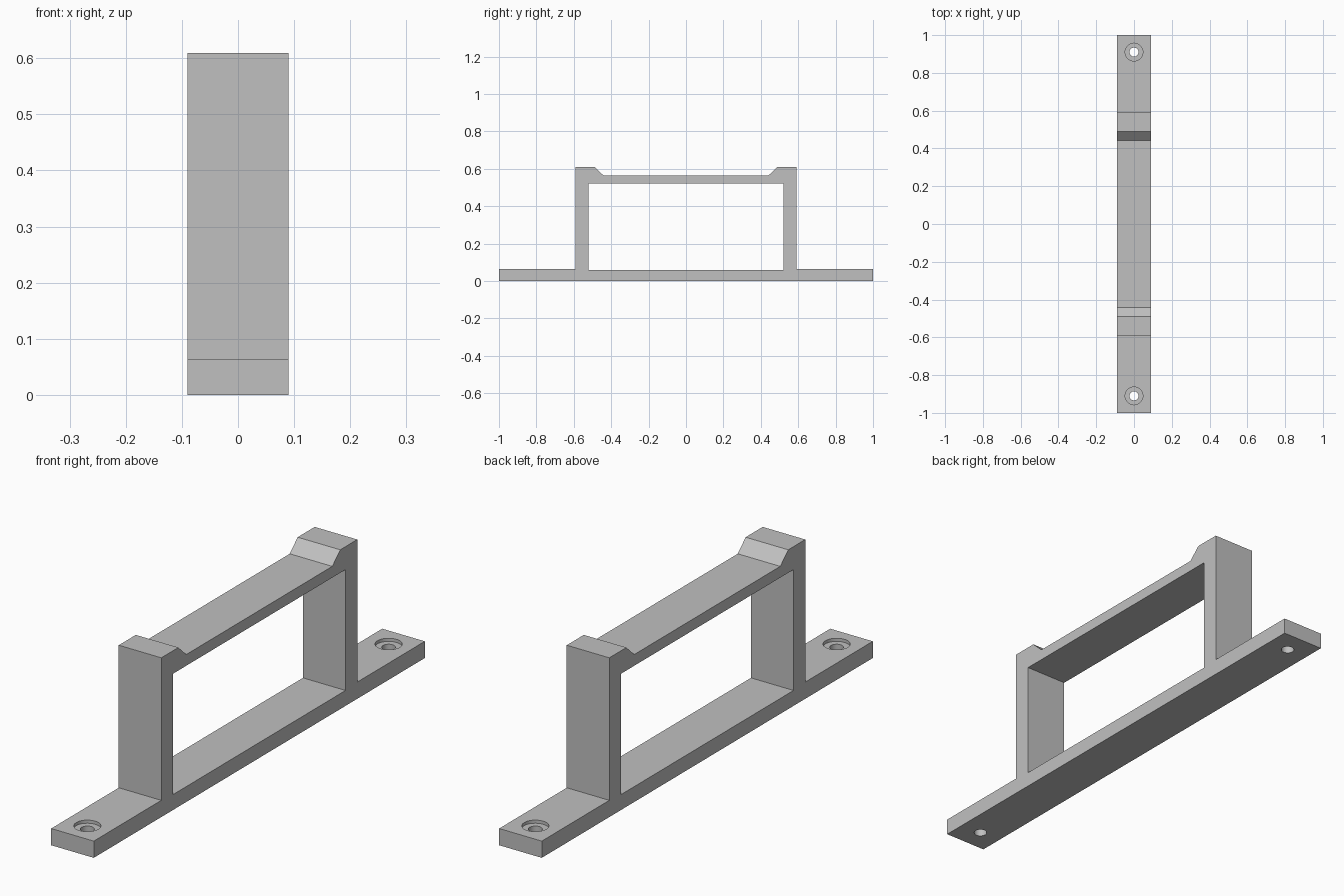
import bpy
import bmesh
from mathutils import Matrix

cube = bpy.data.objects.get("Cube")
if cube:
    bpy.data.objects.remove(cube, do_unlink=True)

HALF_WIDTH = 0.09
FLANGE_TOP = 0.064
HOLE_Y = 0.91

grey = bpy.data.materials.new("plain_grey")
grey.use_nodes = True
colour = (0.53, 0.53, 0.53, 1)
grey.diffuse_color = colour
grey.node_tree.nodes["Principled BSDF"].inputs["Base Color"].default_value = colour


def add_object(name, bm):
    bmesh.ops.recalc_face_normals(bm, faces=bm.faces)
    mesh = bpy.data.meshes.new(name)
    bm.to_mesh(mesh)
    bm.free()
    mesh.materials.append(grey)
    obj = bpy.data.objects.new(name, mesh)
    bpy.context.collection.objects.link(obj)
    return obj


def extrude_profile(name, points, half_width):
    """Extrude a closed (y, z) outline along x."""
    bm = bmesh.new()
    face = bm.faces.new([bm.verts.new((-half_width, y, z)) for y, z in points])
    result = bmesh.ops.extrude_face_region(bm, geom=[face])
    verts = [v for v in result["geom"] if isinstance(v, bmesh.types.BMVert)]
    bmesh.ops.translate(bm, verts=verts, vec=(2 * half_width, 0, 0))
    return add_object(name, bm)


def cylinder(name, radius, y, bottom, top):
    bm = bmesh.new()
    bmesh.ops.create_cone(bm, cap_ends=True, segments=48, radius1=radius,
                          radius2=radius, depth=top - bottom,
                          matrix=Matrix.Translation((0, y, (bottom + top) / 2)))
    return add_object(name, bm)


def cut(target, cutter):
    cutter.hide_render = True
    mod = target.modifiers.new("cut", 'BOOLEAN')
    mod.operation = 'DIFFERENCE'
    mod.solver = 'EXACT'
    mod.object = cutter
    bpy.context.view_layer.objects.active = target
    bpy.ops.object.modifier_apply(modifier=mod.name)
    bpy.data.objects.remove(cutter, do_unlink=True)


# Bracket outline: flanges, posts and sloped stops, mirrored front to back
half = [(1, 0), (1, FLANGE_TOP), (0.592, FLANGE_TOP), (0.592, 0.609),
        (0.489, 0.609), (0.441, 0.564)]
outline = half + [(-y, z) for y, z in reversed(half)]
bracket = extrude_profile("bracket_frame", outline, HALF_WIDTH)

# Open window between the posts
window = [(-0.521, 0.059), (0.521, 0.059), (0.521, 0.521), (-0.521, 0.521)]
cut(bracket, extrude_profile("window_cutter", window, 2 * HALF_WIDTH))

# Counterbored screw holes in both flanges
for side in (-1, 1):
    y = side * HOLE_Y
    cut(bracket, cylinder("screw_hole_cutter", 0.024, y, -0.1, 0.2))
    cut(bracket, cylinder("counterbore_cutter", 0.047, y, FLANGE_TOP - 0.012, 0.2))

# Smooth hole walls, keep every other edge crisp
bpy.ops.object.select_all(action='DESELECT')
bracket.select_set(True)
bpy.context.view_layer.objects.active = bracket
bpy.ops.object.shade_smooth_by_angle(angle=0.5)
